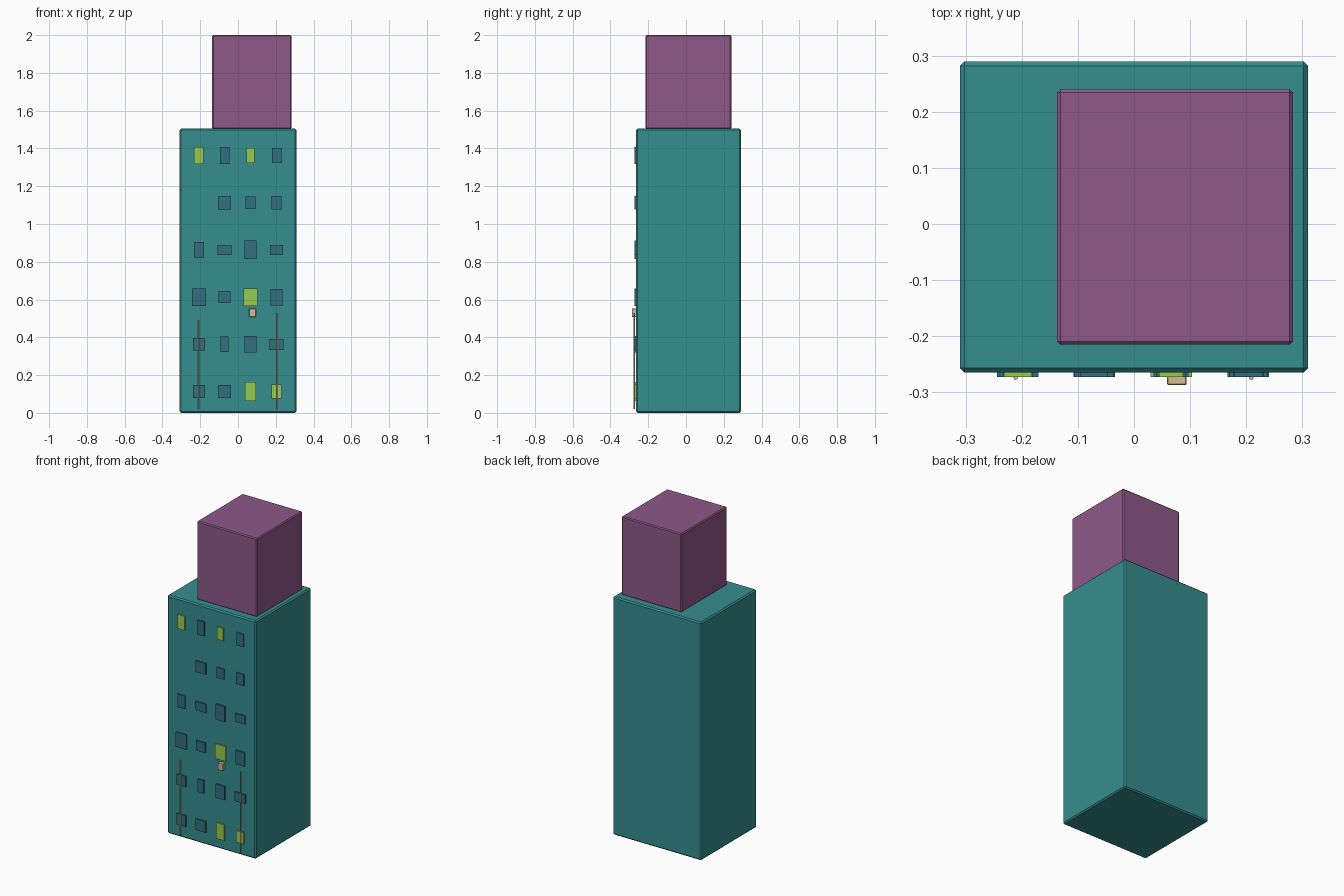
import bpy

if "Cube" in bpy.data.objects:
    bpy.data.objects.remove(bpy.data.objects["Cube"], do_unlink=True)


def material(name, rgb):
    """Flat material from 0-255 display values, stored as linear."""
    linear = [((c / 255 + 0.055) / 1.055) ** 2.4 for c in rgb] + [1.0]
    mat = bpy.data.materials.new(name)
    mat.use_nodes = True
    mat.diffuse_color = linear
    mat.node_tree.nodes["Principled BSDF"].inputs["Base Color"].default_value = linear
    return mat


TEAL = material("teal wall", (54, 141, 143))
PURPLE = material("purple block", (142, 89, 137))
GLASS = material("dark glass", (50, 110, 128))
LIT = material("lit glass", (151, 203, 80))
BEIGE = material("beige metal", (212, 188, 152))


def box(name, low, high, mat, bevel=0.0):
    centre = [(a + b) / 2 for a, b in zip(low, high)]
    bpy.ops.mesh.primitive_cube_add(size=1, location=centre)
    obj = bpy.context.object
    obj.name = name
    obj.scale = [b - a for a, b in zip(low, high)]
    bpy.ops.object.transform_apply(location=False, rotation=False, scale=True)
    obj.data.materials.append(mat)
    if bevel:
        mod = obj.modifiers.new("edge bevel", "BEVEL")
        mod.width = bevel
        mod.segments = 1
    return obj


FRONT = -0.265

# Main tower and the offset block on its roof
box("tower", (-0.31, FRONT, 0), (0.31, 0.29, 1.505), TEAL, 0.008)
box("roof_block", (-0.137, -0.215, 1.503), (0.283, 0.24, 2), PURPLE, 0.006)

# Windows: one row per floor from the top, (width, height) per column
columns = (-0.207, -0.071, 0.066, 0.204)
floors = [
    [(.05, .09), (.05, .09), (.042, .08), (.05, .08)],
    [None, (.07, .07), (.053, .066), (.053, .072)],
    [(.053, .082), (.074, .055), (.063, .098), (.07, .053)],
    [(.074, .093), (.063, .063), (.074, .093), (.063, .087)],
    [(.063, .067), (.042, .082), (.063, .087), (.074, .058)],
    [(.063, .07), (.07, .07), (.058, .1), (.053, .074)],
]
lit = {(0, 0), (0, 2), (3, 2), (5, 2), (5, 3)}
for row, sizes in enumerate(floors):
    z = 1.362 - 0.2497 * row
    for col, size in enumerate(sizes):
        if size is None:
            continue
        x, w, h = columns[col], size[0] / 2, size[1] / 2
        box(f"window_{row + 1}_{col + 1}", (x - w, FRONT - 0.008, z - h),
            (x + w, FRONT + 0.001, z + h), LIT if (row, col) in lit else GLASS)

# Small wall unit under the lit window
box("wall_unit", (0.059, -0.287, 0.508), (0.094, FRONT + 0.001, 0.553), BEIGE, 0.002)

# Thin vertical pipes on the front wall
for name, x, top in (("right_pipe", -0.211, 0.49), ("left_pipe", 0.209, 0.53)):
    bottom = 0.02
    bpy.ops.mesh.primitive_cylinder_add(
        vertices=8, radius=0.004, depth=top - bottom,
        location=(x, -0.274, (top + bottom) / 2))
    pipe = bpy.context.object
    pipe.name = name
    pipe.data.materials.append(BEIGE)
    bpy.ops.object.shade_smooth_by_angle()
